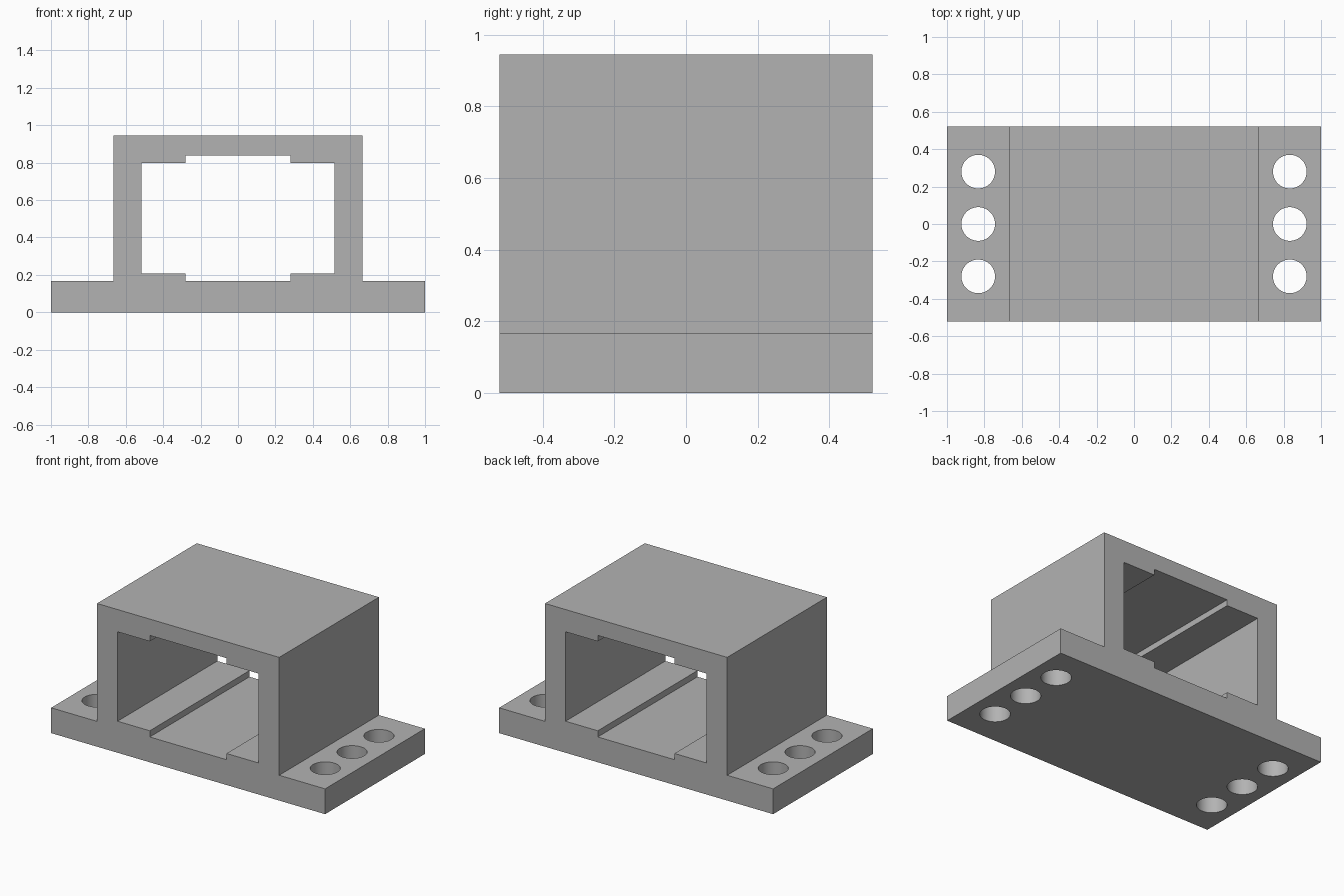
import bpy
import bmesh
from mathutils import Vector

HALF_DEPTH = 0.52
BASE_TOP = 0.167

if "Cube" in bpy.data.objects:
    bpy.data.objects.remove(bpy.data.objects["Cube"], do_unlink=True)

grey = bpy.data.materials.new("plain grey")
grey.use_nodes = True
colour = (0.45, 0.45, 0.45, 1)
grey.diffuse_color = colour
grey.node_tree.nodes["Principled BSDF"].inputs["Base Color"].default_value = colour


def extrude_symmetric(name, half, depth):
    """Mirror a half outline (x, z) across x = 0 and extrude it along y."""
    outline = half + [(-x, z) for x, z in reversed(half)]
    bm = bmesh.new()
    face = bm.faces.new([bm.verts.new((x, -depth, z)) for x, z in outline])
    result = bmesh.ops.extrude_face_region(bm, geom=[face])
    moved = [g for g in result["geom"] if isinstance(g, bmesh.types.BMVert)]
    bmesh.ops.translate(bm, verts=moved, vec=Vector((0, 2 * depth, 0)))
    bmesh.ops.recalc_face_normals(bm, faces=bm.faces)
    mesh = bpy.data.meshes.new(name)
    bm.to_mesh(mesh)
    bm.free()
    mesh.materials.append(grey)
    obj = bpy.data.objects.new(name, mesh)
    bpy.context.collection.objects.link(obj)
    return obj


def cut(target, cutter):
    """Subtract the cutter from the target and remove it."""
    cutter.hide_render = True
    mod = target.modifiers.new("cut", "BOOLEAN")
    mod.operation = "DIFFERENCE"
    mod.solver = "EXACT"
    mod.object = cutter
    bpy.ops.object.select_all(action="DESELECT")
    bpy.context.view_layer.objects.active = target
    target.select_set(True)
    bpy.ops.object.modifier_apply(modifier=mod.name)
    bpy.data.objects.remove(cutter, do_unlink=True)


# Flanged housing
housing = extrude_symmetric(
    "flanged_housing",
    [(1, 0), (1, BASE_TOP), (0.665, BASE_TOP), (0.665, 0.945)],
    HALF_DEPTH)

# Through channel with a wide groove in floor and ceiling
cut(housing, extrude_symmetric(
    "channel_cutter",
    [(0.28, BASE_TOP), (0.28, 0.208), (0.515, 0.208),
     (0.515, 0.798), (0.28, 0.798), (0.28, 0.837)],
    HALF_DEPTH + 0.1))

# Three bolt holes in each flange
for side in (-1, 1):
    for row in (-1, 0, 1):
        bpy.ops.mesh.primitive_cylinder_add(
            vertices=64, radius=0.09, depth=0.4,
            location=(side * 0.833, row * 0.28, BASE_TOP / 2))
        hole = bpy.context.object
        hole.name = "bolt_hole_cutter"
        hole.data.materials.append(grey)
        cut(housing, hole)

bpy.ops.object.shade_smooth_by_angle()
